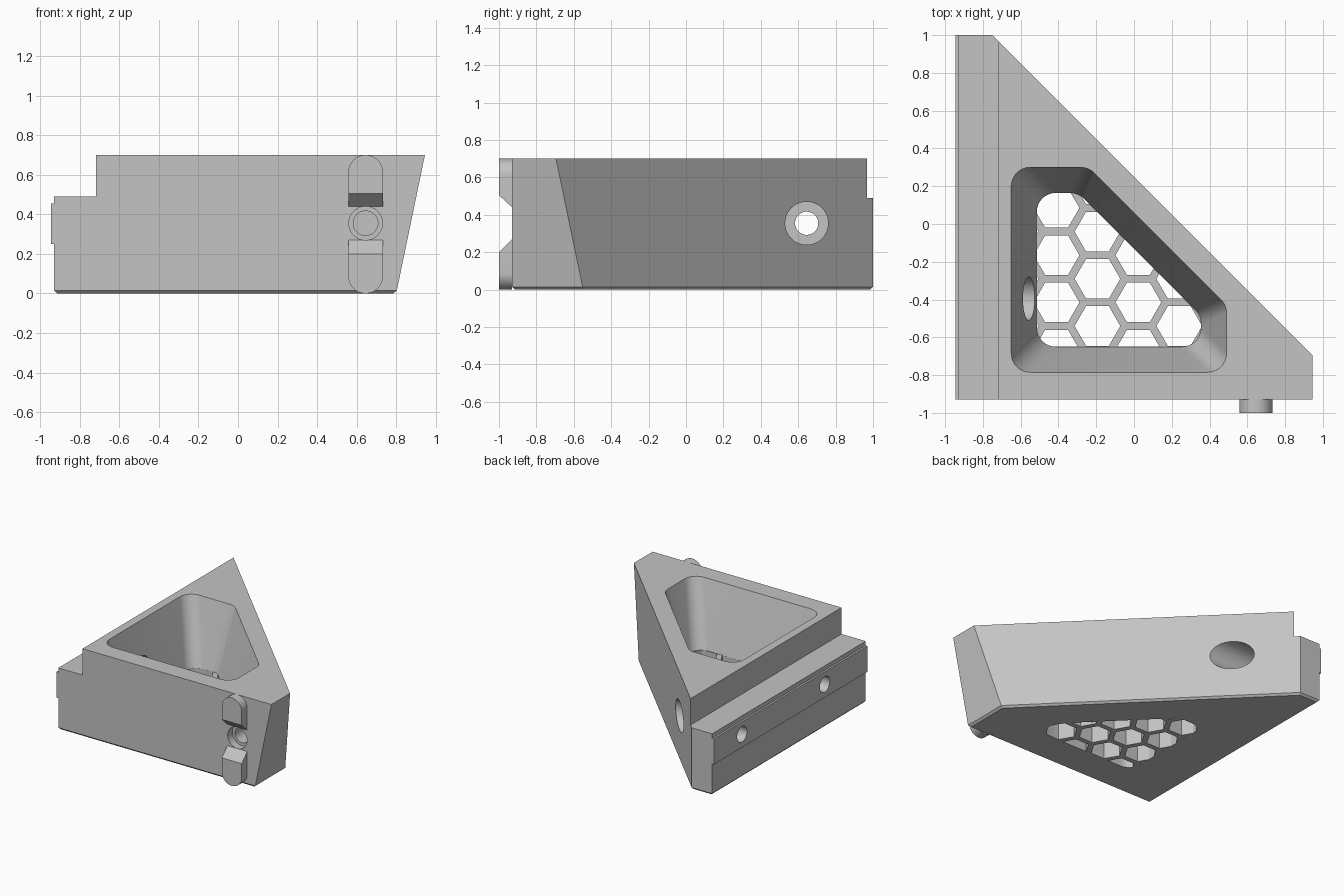
import bpy, bmesh, math
from mathutils import Vector

cube = bpy.data.objects.get("Cube")
if cube:
    bpy.data.objects.remove(cube, do_unlink=True)

GREY = (0.55, 0.55, 0.55, 1)
mat = bpy.data.materials.new("plain grey")
mat.use_nodes = True
mat.diffuse_color = GREY
mat.node_tree.nodes["Principled BSDF"].inputs["Base Color"].default_value = GREY


def loft(name, *stacks):
    """Closed solids, each skinned through a stack of matching loops."""
    bm = bmesh.new()
    for loops in stacks:
        rings = [[bm.verts.new(p) for p in loop] for loop in loops]
        n = len(rings[0])
        bm.faces.new(rings[0])
        bm.faces.new(rings[-1])
        for a, b in zip(rings, rings[1:]):
            for i in range(n):
                j = (i + 1) % n
                bm.faces.new((a[i], a[j], b[j], b[i]))
    bmesh.ops.recalc_face_normals(bm, faces=bm.faces)
    mesh = bpy.data.meshes.new(name)
    bm.to_mesh(mesh)
    bm.free()
    mesh.materials.append(mat)
    obj = bpy.data.objects.new(name, mesh)
    bpy.context.collection.objects.link(obj)
    return obj


def at_z(outline, z):
    return [(x, y, z) for x, y in outline]


def box(name, lo, hi):
    base = [(lo[0], lo[1]), (hi[0], lo[1]), (hi[0], hi[1]), (lo[0], hi[1])]
    return loft(name, [at_z(base, lo[2]), at_z(base, hi[2])])


def bore(name, axis, start, end, centre, radius):
    """Round cutter along x or y; centre is (other horizontal, z)."""
    def ring(t):
        pts = []
        for i in range(48):
            a = math.tau * i / 48
            u, z = centre[0] + radius * math.cos(a), centre[1] + radius * math.sin(a)
            pts.append((t, u, z) if axis == "x" else (u, t, z))
        return pts
    return loft(name, [ring(start), ring(end)])


def boolean(obj, tool, operation="DIFFERENCE", keep=False):
    mod = obj.modifiers.new("cut", "BOOLEAN")
    mod.operation, mod.solver, mod.object = operation, "EXACT", tool
    bpy.context.view_layer.objects.active = obj
    bpy.ops.object.modifier_apply(modifier=mod.name)
    if not keep:
        bpy.data.objects.remove(tool, do_unlink=True)


def rounded(corners, radius, steps=8):
    """Counter-clockwise outline with an arc on every corner."""
    out = []
    for i, c in enumerate(corners):
        c = Vector(c)
        a = (Vector(corners[i - 1]) - c).normalized()
        b = (Vector(corners[(i + 1) % len(corners)]) - c).normalized()
        half = a.angle(b) / 2
        mid = c + (a + b).normalized() * radius / math.sin(half)
        first = c + a * radius / math.tan(half) - mid
        turn = math.pi - 2 * half
        for k in range(steps + 1):
            t = turn * k / steps
            out.append((mid.x + first.x * math.cos(t) - first.y * math.sin(t),
                        mid.y + first.x * math.sin(t) + first.y * math.cos(t)))
    return out


def plan(left, front, right, back, diagonal):
    """Right triangle with both sharp tips cut off."""
    return [(left, front), (right, front), (right, diagonal - right),
            (diagonal - back, back), (left, back)]


# Wedge body: chamfered foot, leaning right end
body = loft("triangular_body", [
    at_z(plan(-0.915, -0.915, 0.785, 0.985, 0.229), 0),
    at_z(plan(-0.93, -0.93, 0.803, 1.0, 0.25), 0.015),
    at_z(plan(-0.93, -0.93, 0.945, 1.0, 0.25), 0.70)])
boolean(body, box("step_cutter", (-1.1, -1.1, 0.49), (-0.717, 1.1, 0.8)))

# Raised rail along the left face
boolean(body, box("side_rail", (-0.945, -0.93, 0.25), (-0.90, 1.0, 0.455)), "UNION")

# Tapered pocket
INSET, FLOOR, TOP = 0.135, 0.2, 0.70


def pocket_outline(d):
    return rounded(plan(-0.65 + d, -0.785 + d, 0.49 - d, 0.30 - d,
                        0.06 - d * math.sqrt(2)), 0.1)


above = 0.1
flare = -INSET * above / (TOP - FLOOR)
boolean(body, loft("pocket_cutter", [at_z(pocket_outline(INSET), FLOOR),
                                     at_z(pocket_outline(flare), TOP + above)]))

# Honeycomb openings in the pocket floor
PITCH, HEX = 0.25, 0.121
cells = []
for col in range(-1, 5):
    for row in range(-3, 4):
        cx = -0.41 + col * PITCH * math.sqrt(3) / 2
        cy = -0.165 + (row + (col % 2) / 2) * PITCH
        hexagon = [(cx + HEX * math.cos(k * math.pi / 3),
                    cy + HEX * math.sin(k * math.pi / 3)) for k in range(6)]
        cells.append([at_z(hexagon, -0.1), at_z(hexagon, FLOOR + 0.1)])
honeycomb = loft("honeycomb_cutter", *cells)
limit = pocket_outline(INSET + 0.0005)
boolean(honeycomb, loft("honeycomb_limit", [at_z(limit, -0.05), at_z(limit, FLOOR + 0.05)]),
        "INTERSECT")
boolean(body, honeycomb)

# Two counterbored screw holes through the left wall
MID = 0.355
for y, reach in ((0.645, 0), (-0.395, -0.45)):
    boolean(body, bore("screw_head_cutter", "x", -0.75, reach, (y, MID), 0.115))
    boolean(body, bore("screw_cutter", "x", -1.1, -0.7, (y, MID), 0.062))

# Blind stepped hole in the front
PEG_X = 0.645
boolean(body, bore("front_recess_cutter", "y", -1.1, -0.87, (PEG_X, MID), 0.085))
boolean(body, bore("front_hole_cutter", "y", -1.1, -0.62, (PEG_X, MID), 0.062))

# Upper and lower round-ended pegs with sloped inner ends
HALF = 0.0875
for name, tip, sign, inner, outer in (("upper_peg", 0.70, 1, 0.44, 0.505),
                                      ("lower_peg", 0.0, -1, 0.27, 0.20)):
    def face(y, flat):
        pts = [(PEG_X - HALF, y, flat), (PEG_X + HALF, y, flat)]
        for k in range(25):
            a = math.pi * k / 24
            pts.append((PEG_X + HALF * math.cos(a), y,
                        tip + sign * HALF * (math.sin(a) - 1)))
        return pts
    loft(name, [face(-0.93, inner), face(-1.0, outer)])

# Smooth rounded walls, keep hard edges
for obj in list(bpy.context.collection.objects):
    if obj.type == "MESH" and obj.name in ("triangular_body", "upper_peg", "lower_peg"):
        bpy.ops.object.select_all(action="DESELECT")
        obj.select_set(True)
        bpy.context.view_layer.objects.active = obj
        bpy.ops.object.shade_smooth_by_angle(angle=math.radians(25))
